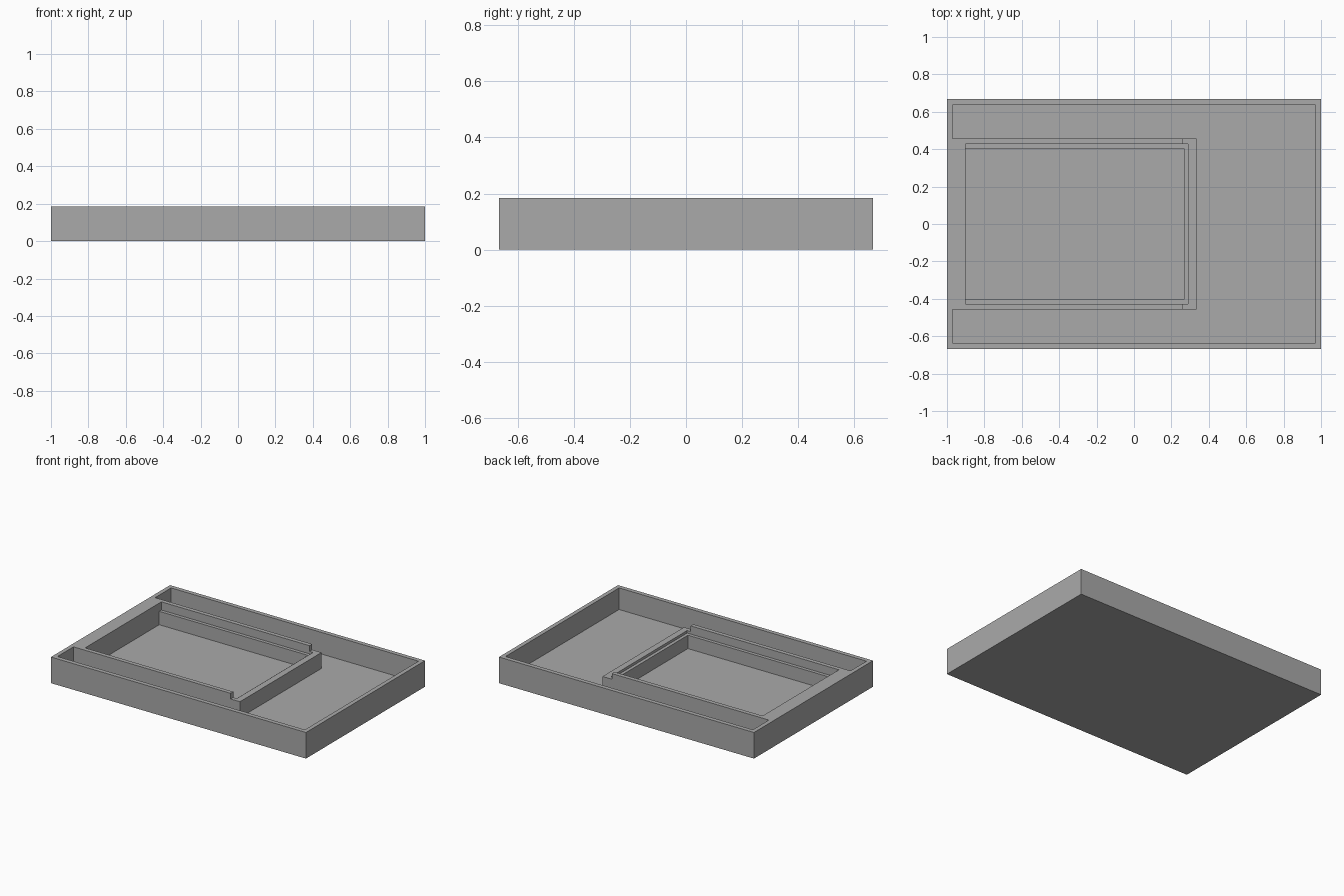
import bpy
import bmesh

cube = bpy.data.objects.get("Cube")
if cube:
    bpy.data.objects.remove(cube, do_unlink=True)

HALF_Y, TOP, FLOOR = 0.667, 0.185, 0.032
LEDGE, BAR_TOP, ABOVE = 0.127, 0.145, 0.3

grey = bpy.data.materials.new("plain grey")
grey.use_nodes = True
colour = (0.4, 0.4, 0.4, 1)
grey.diffuse_color = colour
grey.node_tree.nodes["Principled BSDF"].inputs["Base Color"].default_value = colour


def prism(name, outline, low, high):
    """Extrude a flat outline upward from low to high."""
    bm = bmesh.new()
    face = bm.faces.new([bm.verts.new((x, y, low)) for x, y in outline])
    raised = bmesh.ops.extrude_face_region(bm, geom=[face])["geom"]
    verts = [v for v in raised if isinstance(v, bmesh.types.BMVert)]
    bmesh.ops.translate(bm, verts=verts, vec=(0, 0, high - low))
    bmesh.ops.recalc_face_normals(bm, faces=bm.faces)
    mesh = bpy.data.meshes.new(name)
    bm.to_mesh(mesh)
    bm.free()
    mesh.materials.append(grey)
    obj = bpy.data.objects.new(name, mesh)
    bpy.context.collection.objects.link(obj)
    return obj


def rectangle(x0, x1, half_y):
    return [(x0, -half_y), (x1, -half_y), (x1, half_y), (x0, half_y)]


# Solid block
tray = prism("tray", rectangle(-1, 1, HALF_Y), 0, TOP)

# U-shaped channel around the inner holder
half_channel = [(-0.97, 0.457), (-0.97, 0.636), (0.97, 0.636)]
channel = [(0.335, 0.457)] + half_channel
channel += [(x, -y) for x, y in reversed(channel)]

cutters = [
    prism("channel_cutter", channel, FLOOR, ABOVE),
    # Lowered end bar of the holder
    prism("bar_notch_cutter", rectangle(0.262, 0.4, 0.5), BAR_TOP, ABOVE),
    # Holder recess with a ledge on three sides
    prism("ledge_cutter", rectangle(-0.9, 0.29, 0.427), LEDGE, ABOVE),
    prism("pocket_cutter", rectangle(-0.9, 0.267, 0.403), FLOOR, ABOVE),
]

# Carve the cuts, then discard the cutters
bpy.context.view_layer.objects.active = tray
for cutter in cutters:
    cutter.hide_render = True
    cut = tray.modifiers.new(cutter.name, "BOOLEAN")
    cut.operation = "DIFFERENCE"
    cut.solver = "EXACT"
    cut.object = cutter
    bpy.ops.object.modifier_apply(modifier=cut.name)
    bpy.data.objects.remove(cutter, do_unlink=True)
